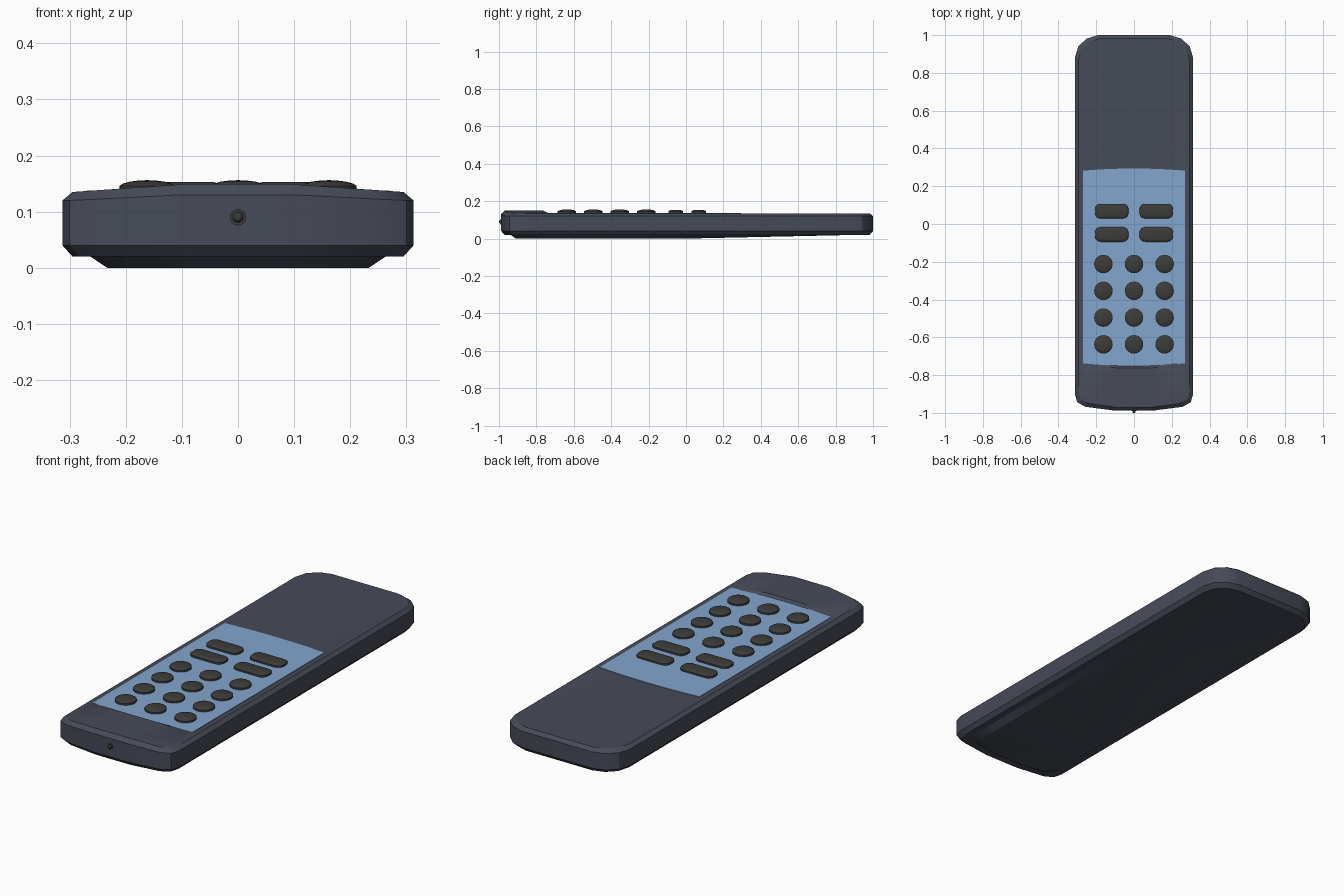
import bpy, bmesh, math
from mathutils import Vector

cube = bpy.data.objects.get("Cube")
if cube:
    bpy.data.objects.remove(cube, do_unlink=True)


def material(name, rgb):
    m = bpy.data.materials.new(name)
    m.use_nodes = True
    m.diffuse_color = (*rgb, 1)
    m.node_tree.nodes["Principled BSDF"].inputs["Base Color"].default_value = (*rgb, 1)
    return m


slate = material("slate casing", (0.062, 0.070, 0.096))
blue = material("blue panel", (0.23, 0.38, 0.62))
rubber = material("black rubber", (0.045, 0.045, 0.043))


def finish(bm, name, mat):
    bmesh.ops.recalc_face_normals(bm, faces=bm.faces[:])
    mesh = bpy.data.meshes.new(name)
    bm.to_mesh(mesh)
    bm.free()
    obj = bpy.data.objects.new(name, mesh)
    mesh.materials.append(mat)
    bpy.context.collection.objects.link(obj)
    bpy.ops.object.select_all(action='DESELECT')
    obj.select_set(True)
    bpy.context.view_layer.objects.active = obj
    bpy.ops.object.shade_smooth_by_angle(angle=math.radians(30))
    return obj


def loft(bm, rings):
    """Bridge closed rings of points; returns the rings of vertices."""
    loops = [[bm.verts.new(p) for p in ring] for ring in rings]
    for a, b in zip(loops, loops[1:]):
        n = len(a)
        for i in range(n):
            j = (i + 1) % n
            bm.faces.new((a[i], a[j], b[j], b[i]))
    return loops


def solid(name, rings, mat):
    bm = bmesh.new()
    loops = loft(bm, rings)
    bm.faces.new(loops[0])
    bm.faces.new(loops[-1])
    return finish(bm, name, mat)


# Casing outline, right half from front centre to rear, then mirrored
half = [(.1, -.988), (.255, -.968), (.3, -.945), (.313, -.9), (.313, -.745),
        (.313, 0), (.313, .88), (.295, .94), (.25, .982), (.19, 1)]
outline = half + [(-x, y) for x, y in reversed(half)]
N = len(outline)


def arch(x):
    return max(0, min(1, (.295 - abs(x)) / .195))


def casing_ring(inset, z, crown=0, rise=0):
    ring = []
    for x, y in outline:
        x, y = x * (1 - inset / .313), y * (1 - inset)
        h = z + (crown * arch(x) if y < -.8 else 0)
        ring.append((x, y, h + rise * max(0, min(1, y / .92))))
    return ring


bm = bmesh.new()
loops = loft(bm, [casing_ring(.08, 0, rise=.02), casing_ring(.05, .02),
                  casing_ring(.018, .02), casing_ring(0, .04),
                  casing_ring(0, .12, crown=.01), casing_ring(.018, .135, crown=.014)])

# Underside: level in front, rising to the rear
base, top = loops[0], loops[-1]
bm.faces.new(base[:6] + base[N - 6:])
bm.faces.new(base[5:N - 5])

# Arched front cap with a small step down to the flat top
back, low = {}, {}
for i in (0, 1, N - 2, N - 1):
    x = top[i].co.x
    y = -.765 + .35 * x * x
    back[i] = bm.verts.new((x, y, .135 + .014 * arch(x)))
    low[i] = bm.verts.new((x, y + .012, .135))
for a, b in ((0, 1), (N - 1, 0), (N - 2, N - 1)):
    bm.faces.new((top[a], top[b], back[b], back[a]))
    bm.faces.new((back[a], back[b], low[b], low[a]))
for a, c, d, s in ((1, 2, 3, 4), (N - 2, N - 3, N - 4, N - 5)):
    bm.faces.new((top[a], top[c], top[d], top[s], back[a]))
    bm.faces.new((back[a], top[s], low[a]))
bm.faces.new(top[4:N - 4] + [low[i] for i in (N - 2, N - 1, 0, 1)])
finish(bm, "casing", slate)

# Key panel with bowed ends
xs = [-.27 + .54 * i / 8 for i in range(9)]
edge = [(x, -.752 + .2 * x * x) for x in xs]
edge += [(x, .294 - .16 * x * x) for x in reversed(xs)]
solid("key_panel", [[(x, y, z) for x, y in edge] for z in (.133, .1375)], blue)


# Keys: rounded rectangles with domed tops; a full radius gives a round key
def key(name, cx, cy, w, d, r, profile, steps):
    rings = []
    for inset, z in profile:
        ring = []
        for q, (sx, sy) in enumerate(((1, 1), (-1, 1), (-1, -1), (1, -1))):
            for k in range(steps + (r < d / 2)):
                a = math.pi / 2 * (q + k / steps)
                ring.append((cx + sx * (w / 2 - r) + (r - inset) * math.cos(a),
                             cy + sy * (d / 2 - r) + (r - inset) * math.sin(a), z))
        rings.append(ring)
    solid(name, rings, rubber)


dome = [(0, .134), (0, .146), (.006, .150), (.018, .1535), (.034, .1555), (.046, .156)]
for row in range(4):
    for col in (-1, 0, 1):
        key(f"round_key_{row + 1}_{col + 2}", col * .162, -.637 + row * .1417,
            .098, .098, .049, dome, 6)

pill = [(0, .134), (0, .146), (.005, .150), (.014, .1525)]
for row, y in enumerate((-.055, .068)):
    for side, label in ((-1, "right"), (1, "left")):
        key(f"wide_key_{label}_{row + 1}", side * .118, y, .178, .078, .03, pill, 4)

# Emitter on the front: a bezel ring around a small domed lens
rings = []
for r, y in [(.0145, -.98), (.0145, -.991), (.0095, -.991), (.0095, -.989),
             (.0085, -.995), (.005, -.999), (.0015, -1)]:
    rings.append([Vector((r * math.cos(a), y, .09 + r * math.sin(a)))
                  for a in (math.tau * k / 16 for k in range(16))])
solid("emitter", rings, rubber)
